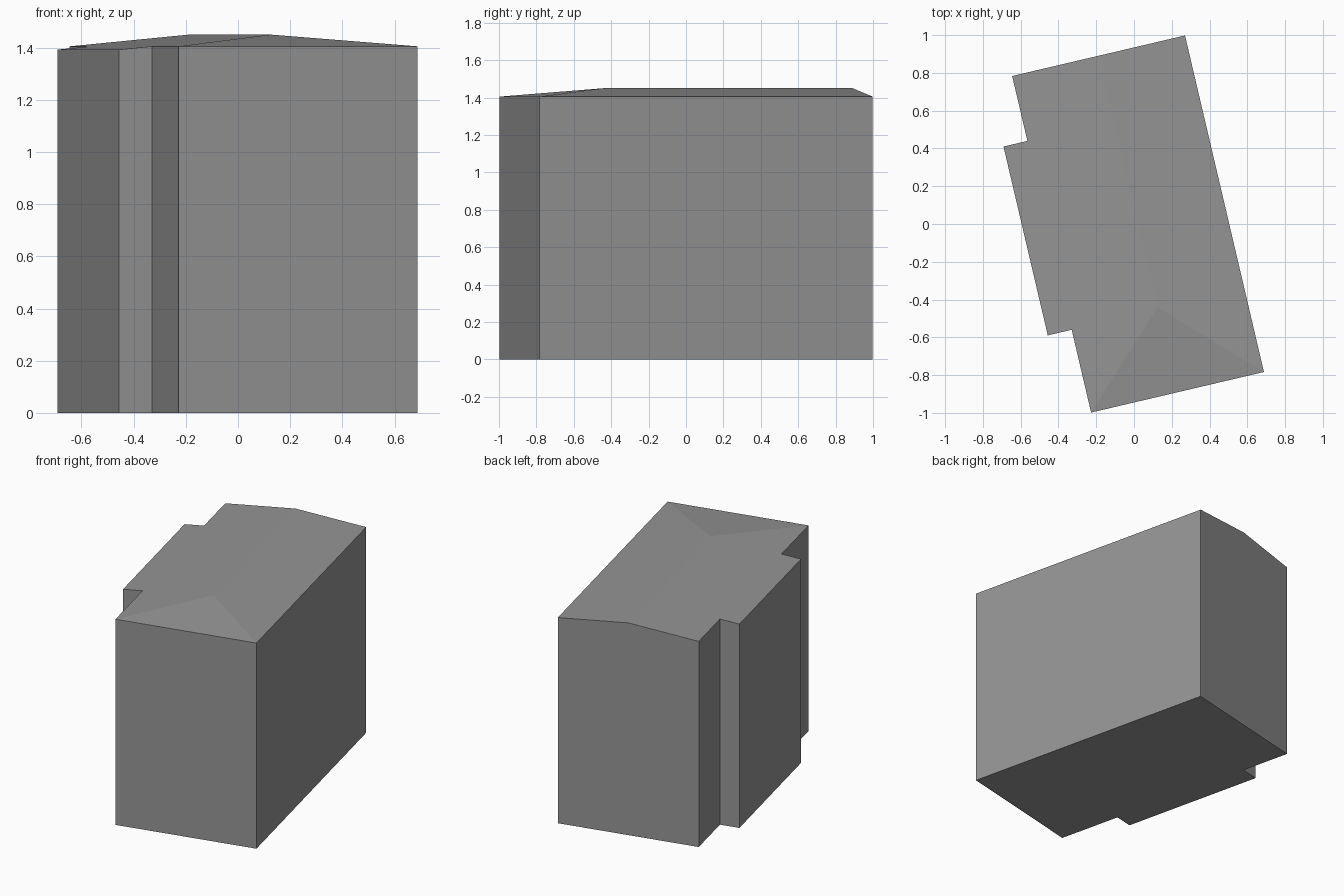
import bpy
import bmesh
from math import radians

# Remove the default cube
cube = bpy.data.objects.get("Cube")
if cube:
    bpy.data.objects.remove(cube, do_unlink=True)

# Dimensions in the building's own frame
W, L = 0.47, 0.915               # half width and half length of the main block
BAY_X, BAY_FRONT, BAY_BACK = -0.60, -0.465, 0.562
EAVE, RIDGE, HIP_Y = 1.405, 1.45, -0.453
PLAN_CENTRE, PLAN_ANGLE = (0.0215, 0.0, 0.0), radians(13.2)

grey = bpy.data.materials.new("plain grey")
grey.use_nodes = True
colour = (0.30, 0.30, 0.30, 1)
grey.diffuse_color = colour
grey.node_tree.nodes["Principled BSDF"].inputs["Base Color"].default_value = colour


def roof_height(x):
    """Height of the two long roof slopes, carried on over the side bay."""
    return RIDGE - (RIDGE - EAVE) * abs(x) / W


def make_part(name, faces):
    """Join polygons into one flat-shaded object, turned to the plan angle."""
    bm = bmesh.new()
    for points in faces:
        bm.faces.new([bm.verts.new(p) for p in points])
    bmesh.ops.remove_doubles(bm, verts=bm.verts, dist=0.0001)
    mesh = bpy.data.meshes.new(name)
    bm.to_mesh(mesh)
    bm.free()
    mesh.materials.append(grey)
    obj = bpy.data.objects.new(name, mesh)
    obj.location = PLAN_CENTRE
    obj.rotation_euler.z = PLAN_ANGLE
    bpy.context.collection.objects.link(obj)
    return obj


# Plan outline, anticlockwise from the front corner, with the gable peak at the back
outline = [(-W, -L), (W, -L), (W, L), (0, L), (-W, L),
           (-W, BAY_BACK), (BAY_X, BAY_BACK), (BAY_X, BAY_FRONT), (-W, BAY_FRONT)]
base = [(x, y, 0) for x, y in outline]
top = [(x, y, roof_height(x)) for x, y in outline]

# Walls and floor
walls = [(base[i - 1], base[i], top[i], top[i - 1]) for i in range(len(outline))]
make_part("walls", walls + [base[::-1]])

# Roof: hipped at the front, gabled at the back, long slope running over the bay
hip = (0, HIP_Y, RIDGE)
front_right, front_left, back_left, peak = top[:4]
make_part("roof", [
    (front_right, front_left, hip),
    (front_left, back_left, peak, hip),
    [hip, peak] + top[4:] + [front_right],
])
